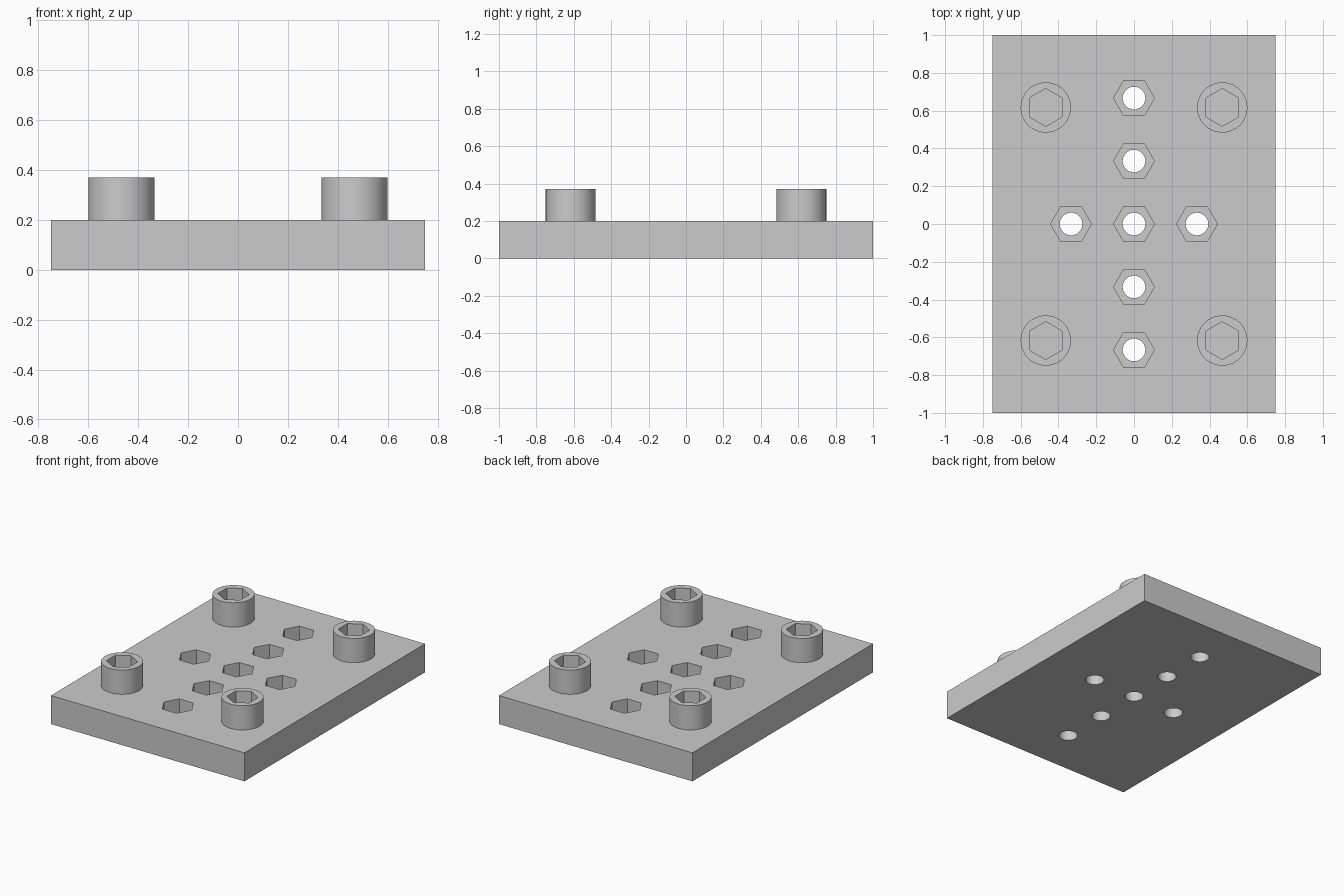
import bpy
import math

if "Cube" in bpy.data.objects:
    bpy.data.objects.remove(bpy.data.objects["Cube"], do_unlink=True)

GREY = (0.6, 0.6, 0.6, 1.0)
steel = bpy.data.materials.new("steel_grey")
steel.use_nodes = True
steel.diffuse_color = GREY
steel.node_tree.nodes["Principled BSDF"].inputs["Base Color"].default_value = GREY

PLATE_TOP = 0.2
HEAD_TOP = 0.37
POCKET_DEPTH = 0.1
SOCKET_DEPTH = 0.1
OVERSHOOT = 0.05


def prism(name, sides, radius, x, y, bottom, top, turn=0.0):
    """Upright prism whose first corner points along +y, then turned."""
    bpy.ops.mesh.primitive_cylinder_add(
        vertices=sides, radius=radius, depth=top - bottom,
        location=(x, y, (top + bottom) / 2), rotation=(0, 0, turn))
    obj = bpy.context.object
    obj.name = name
    obj.data.materials.append(steel)
    return obj


def cut(target, cutter):
    """Subtract the cutter from the target and discard it."""
    cutter.hide_render = True
    mod = target.modifiers.new("cut", "BOOLEAN")
    mod.operation = "DIFFERENCE"
    mod.solver = "EXACT"
    mod.object = cutter
    bpy.context.view_layer.objects.active = target
    bpy.ops.object.modifier_apply(modifier=mod.name)
    bpy.data.objects.remove(cutter, do_unlink=True)


def shade(obj):
    bpy.ops.object.select_all(action="DESELECT")
    obj.select_set(True)
    bpy.context.view_layer.objects.active = obj
    bpy.ops.object.shade_smooth_by_angle(angle=math.radians(30))


# Base plate
bpy.ops.mesh.primitive_cube_add(size=1, location=(0, 0, PLATE_TOP / 2))
plate = bpy.context.object
plate.name = "base_plate"
plate.scale = (1.5, 2, PLATE_TOP)
bpy.ops.object.transform_apply(location=True, rotation=True, scale=True)
plate.data.materials.append(steel)

# Through holes with hexagonal nut pockets, laid out as a cross
step = 1 / 3
centres = [(0, i * step) for i in range(-2, 3)] + [(-step, 0), (step, 0)]
for x, y in centres:
    cut(plate, prism("nut_pocket_cutter", 6, 0.108, x, y,
                     PLATE_TOP - POCKET_DEPTH, PLATE_TOP + OVERSHOOT, math.pi / 6))
    cut(plate, prism("hole_cutter", 48, 0.06, x, y,
                     -OVERSHOOT, PLATE_TOP + OVERSHOOT))
shade(plate)

# Socket-head screws at the four corners
for end, sy in (("front", -1), ("back", 1)):
    for side, sx in (("right", -1), ("left", 1)):
        x, y = sx * 0.467, sy * 0.617
        head = prism(f"{end}_{side}_screw_head", 64, 0.133, x, y, PLATE_TOP, HEAD_TOP)
        cut(head, prism("socket_cutter", 6, 0.1, x, y,
                        HEAD_TOP - SOCKET_DEPTH, HEAD_TOP + OVERSHOOT))
        shade(head)
